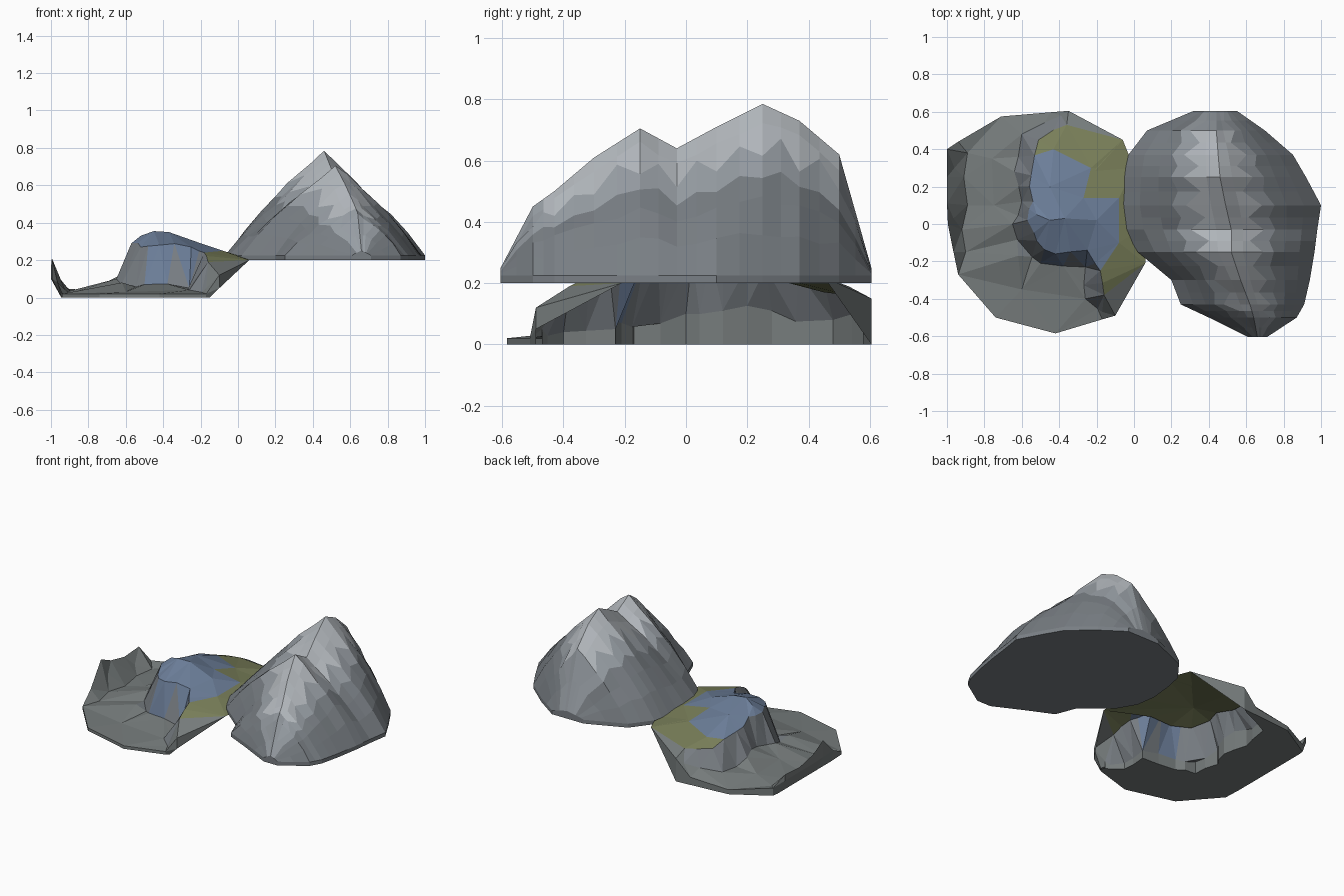
import bpy, random
from mathutils import Vector
from mathutils.geometry import delaunay_2d_cdt

if "Cube" in bpy.data.objects:
    bpy.data.objects.remove(bpy.data.objects["Cube"])

random.seed(4)


def material(name, col):
    m = bpy.data.materials.new(name)
    m.diffuse_color = (*col, 1)
    m.use_nodes = True
    m.node_tree.nodes["Principled BSDF"].inputs["Base Color"].default_value = m.diffuse_color
    return m


ROCK = material("rock", (0.19, 0.21, 0.23))
SCREE = material("pale_rock", (0.31, 0.34, 0.37))
SNOW = material("snow", (0.46, 0.49, 0.52))
WATER = material("water", (0.15, 0.21, 0.32))
GRASS = material("grass", (0.19, 0.21, 0.10))
GROUND = material("ground", (0.18, 0.20, 0.20))


def make(name, verts, faces, mats, idx=None):
    me = bpy.data.meshes.new(name)
    me.from_pydata([tuple(v) for v in verts], [], faces)
    for m in mats:
        me.materials.append(m)
    if idx:
        for p, i in zip(me.polygons, idx):
            p.material_index = i
    me.update()
    ob = bpy.data.objects.new(name, me)
    bpy.context.collection.objects.link(ob)
    return ob


def inside(p, poly):
    hit = False
    for a, b in zip(poly, poly[1:] + poly[:1]):
        if (a[1] > p[1]) != (b[1] > p[1]):
            if p[0] < (b[0] - a[0]) * (p[1] - a[1]) / (b[1] - a[1]) + a[0]:
                hit = not hit
    return hit


# Mountain: cross-sections along y as (y, left x, right x, ridge x, ridge z)
sections = [
    (-.605, .61, .71, .66, .25), (-.5, .40, .87, .64, .45),
    (-.43, .25, .91, .62, .50), (-.3, .20, .94, .57, .61),
    (-.15, .02, .965, .52, .705), (-.03, -.05, .98, .52, .64),
    (.1, -.07, 1.0, .49, .71), (.25, -.055, .92, .46, .785),
    (.37, -.03, .85, .45, .73), (.5, .07, .70, .44, .62),
    (.605, .32, .55, .44, .25)]
fine = []
for a, b in zip(sections, sections[1:]):
    fine += [a, tuple((p + q) / 2 for p, q in zip(a, b))]
fine.append(sections[-1])


def slope(f):
    pts = [(0, 0), (.18, .25), (.4, .49), (.62, .68), (.82, .86), (1, 1)]
    for (x0, z0), (x1, z1) in zip(pts, pts[1:]):
        if f <= x1:
            return z0 + (z1 - z0) * (f - x0) / (x1 - x0)
    return 1


verts, faces, idx = [], [], []
BASE = .225
for k, (y, xl, xr, xm, zm) in enumerate(fine):
    zig = .08 if k % 2 else -.08
    row = []
    for side in (xl, xr):
        half = []
        for j, f in enumerate((0, .18, .36, .52, .70, .86)):
            f += (0, 0, 0, zig * .4, zig, 0)[j]
            jit = random.uniform(-.01, .01) if 0 < k < len(fine) - 1 and j else 0
            half.append((side + (xm - side) * f, y, BASE + (zm - BASE) * slope(f) + jit))
        half.insert(0, (side, y, .2))
        row.append(half)
    verts += row[0] + [(xm, y, zm)] + row[1][::-1]
N = 15
band = [0, 0, 0, 0, 1, 2, 2, 2, 2, 1, 0, 0, 0, 0]
for k in range(len(fine) - 1):
    for j in range(N - 1):
        a, b = k * N + j, (k + 1) * N + j
        faces.append((a, a + 1, b + 1, b))
        idx.append(band[j] if 2 < k < len(fine) - 3 else min(band[j], 1))
    faces.append((k * N, (k + 1) * N, (k + 1) * N + N - 1, k * N + N - 1))
    idx.append(0)
last = (len(fine) - 1) * N
faces += [tuple(range(N))[::-1], tuple(range(last, last + N))]
idx += [0, 0]
make("mountain", verts, faces, [ROCK, SCREE, SNOW], idx)


# Low terrain: control lines running from north-east round the west to south-east
outer = [(-.35, .605, .15), (-.45, .597, .05), (-.71, .575, .03), (-.94, .44, .05),
         (-1, .4, .14), (-1, .25, .13), (-1, .11, .16), (-.995, .0, .21),
         (-.965, -.15, .08), (-.94, -.27, .02), (-.74, -.5, .02), (-.42, -.585, .02),
         (-.17, -.51, .02), (-.1, -.49, .12)]
base = [(-.39, .58, .12), (-.6, .48, .08), (-.64, .28, .11), (-.6, .12, .11),
        (-.65, 0, .10), (-.62, -.17, .08), (-.5, -.21, .07), (-.26, -.23, .05),
        (-.26, -.4, .04), (-.17, -.47, .05)]
rim = [(-.36, .53, .19), (-.51, .45, .20), (-.55, .26, .25), (-.54, .12, .29),
       (-.57, .02, .29), (-.52, -.09, .27), (-.42, -.16, .28), (-.25, -.14, .27),
       (-.18, -.25, .24), (-.16, -.38, .19)]
east = [(.06, -.21, .2), (.08, 0, .2), (.0, .3, .22), (-.06, .45, .22)]
crown = [(-.45, .02, .355), (-.37, .03, .35), (-.43, .4, .235), (-.23, .3, .245),
         (-.27, .14, .285), (-.08, .14, .25), (-.08, -.1, .25), (-.2, .02, .29),
         (-.45, .2, .31), (-.52, .05, .33)]
foot = [(-.89, .38, .03), (-.91, .25, .03), (-.89, .1, .025), (-.92, -.03, .03),
        (-.9, -.15, .02), (-.75, .1, .06), (-.76, .35, .06), (-.6, -.35, .03),
        (-.96, .3, .07), (-.965, .03, .11)]
lake = [(-.43, .4), (-.23, .3), (-.27, .14), (-.08, .15), (-.08, -.1), (-.16, -.38),
        (-.19, -.2), (-.45, -.2), (-.55, -.02), (-.56, .26)]


def crag(line, amp):
    out = []
    for a, b in zip(line, line[1:]):
        m = [(p + q) / 2 + random.uniform(-amp, amp) for p, q in zip(a, b)]
        out += [a, tuple(m)]
    return out + [line[-1]]


base, rim = crag(base, .022), crag(rim, .016)
pts, edges = [], []


def add(line, linked=False, closed=False):
    s = len(pts)
    pts.extend(line)
    if linked:
        edges.extend((i, i + 1) for i in range(s, len(pts) - 1))
    if closed:
        edges.append((len(pts) - 1, s))


add(outer + east, True, True)
add(base, True)
add(rim, True)
add(crown)
add(foot)
res = delaunay_2d_cdt([Vector(p[:2]) for p in pts], edges, [], 1, 1e-5)
co = []
for v in res[0]:
    near = min(pts, key=lambda p: (p[0] - v.x) ** 2 + (p[1] - v.y) ** 2)
    co.append((v.x, v.y, near[2]))

# Sort the terrain triangles into floor, cliffs, lake and meadow
parts = {"valley_floor": [], "cliffs": [], "lake": [], "meadow": []}
for f in res[2]:
    c = sum((Vector(co[i]) for i in f), Vector()) / len(f)
    if not inside(c, base + east):
        key = "valley_floor"
    elif inside(c, lake):
        key = "lake"
    elif inside(c, rim + east):
        key = "meadow"
    else:
        key = "cliffs"
    parts[key].append(tuple(f))
colours = {"valley_floor": GROUND, "cliffs": ROCK, "lake": WATER, "meadow": GRASS}
for name, fs in parts.items():
    used = sorted({i for f in fs for i in f})
    remap = {o: n for n, o in enumerate(used)}
    make(name, [co[i] for i in used], [tuple(remap[i] for i in f) for f in fs], [colours[name]])

# Grass cap under the lake, a coarse fan seen from below
ring = east + [(x, y, z - .03) for x, y, z in rim[:-4:2]]
make("meadow_underside", ring + [(-.42, .05, .28)],
     [(i, (i + 1) % len(ring), len(ring)) for i in range(len(ring))], [GRASS])

# Underside of the floor, its outer edge and inner wall; the plateau stays hollow
low = [(min(max(x, -.945), -.15), y, 0) for x, y, z in outer]
mid = [(x, y, min(z, .1)) for x, y, z in outer]
mid[-1] = (-.1, -.49, .05)
inner = [(x, y, 0) for x, y, z in base[::-1]]
n, m = len(outer), len(inner)
sv = low + inner + mid + outer + base[::-1] + [east[0], east[-1]]
o = n + m
sf = [tuple(range(o))]
for i in range(n - 1):
    sf += [(i, o + i, o + i + 1, i + 1), (o + i, o + n + i, o + n + i + 1, o + i + 1)]
sf += [(n + i, n + i + 1, o + 2 * n + i + 1, o + 2 * n + i) for i in range(m - 1)]
# Tapering skirts up to the mountain side
sf += [(o + n - 1, o + 2 * n - 1, len(sv) - 2), (0, o + n, len(sv) - 1)]
make("floor_underside", sv, sf, [GROUND])
